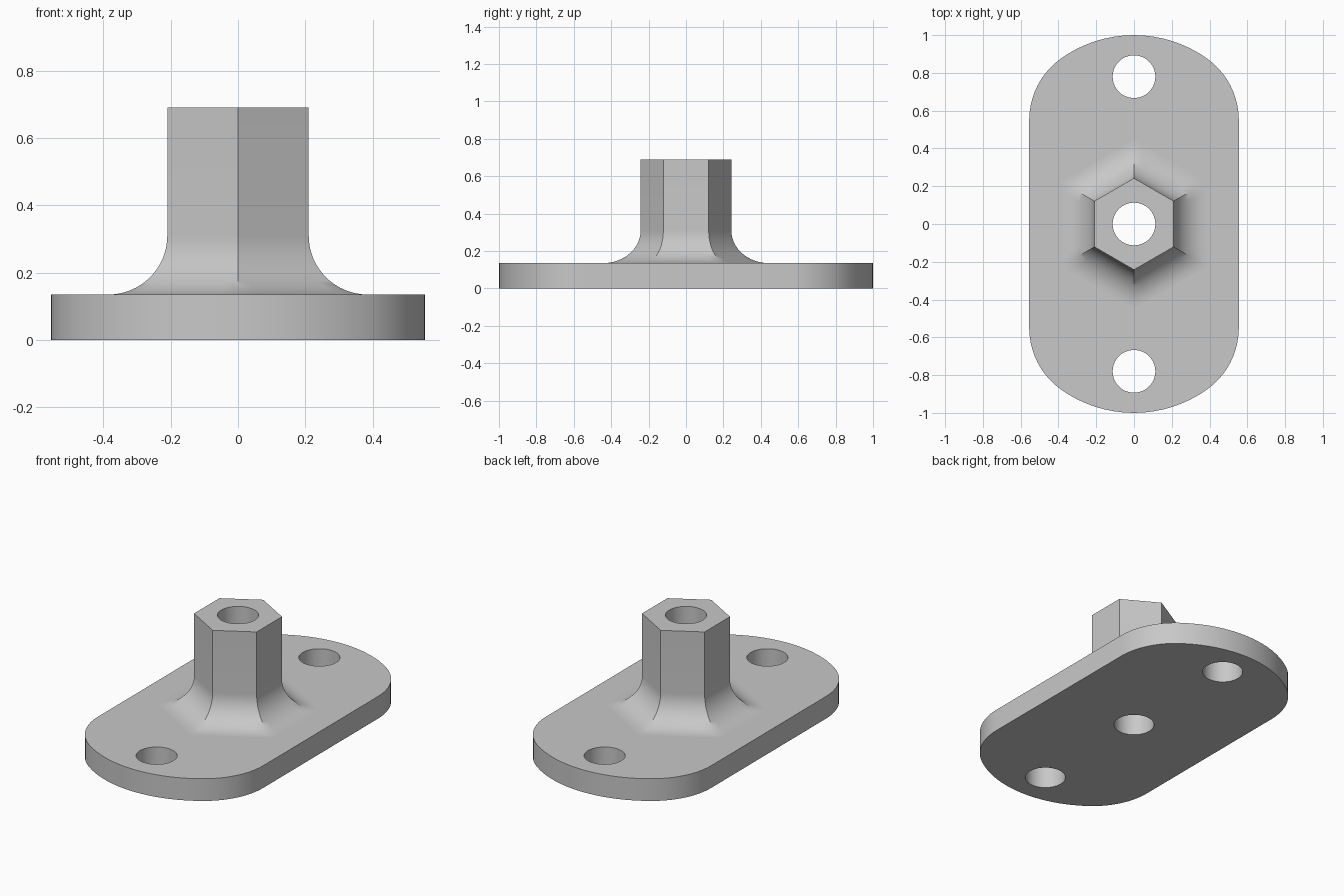
import bpy, bmesh
from math import cos, sin, pi, radians, atan2

cube = bpy.data.objects.get("Cube")
if cube:
    bpy.data.objects.remove(cube, do_unlink=True)

HALF_WIDTH, THICK, TOP = 0.555, 0.135, 0.69
BORE, HOLE_Y = 0.113, 0.78
APOTHEM, FILLET = 0.21, 0.175
SIDES, STEPS = 6, 8                 # hexagon, each side split into steps
COUNT = SIDES * STEPS

grey = bpy.data.materials.new("light grey")
grey.use_nodes = True
colour = (0.58, 0.58, 0.58, 1)
grey.diffuse_color = colour
grey.node_tree.nodes["Principled BSDF"].inputs["Base Color"].default_value = colour


def finish(name, bm):
    """Turn a bmesh into a named, smoothly shaded object."""
    bmesh.ops.remove_doubles(bm, verts=bm.verts, dist=0.0001)
    bmesh.ops.recalc_face_normals(bm, faces=bm.faces)
    mesh = bpy.data.meshes.new(name)
    bm.to_mesh(mesh)
    bm.free()
    mesh.materials.append(grey)
    obj = bpy.data.objects.new(name, mesh)
    bpy.context.collection.objects.link(obj)
    bpy.ops.object.select_all(action='DESELECT')
    obj.select_set(True)
    bpy.context.view_layer.objects.active = obj
    bpy.ops.object.shade_smooth_by_angle(angle=radians(30))
    return obj


def circle(y):
    return [(BORE * cos(2 * pi * i / COUNT), y + BORE * sin(2 * pi * i / COUNT))
            for i in range(COUNT)]


def plate_outline():
    """Straight sides, tighter corner arcs and a broad arc across each end."""
    corner_r, end_r, corner_y = 0.4, 0.665, 0.55
    cx, end_y = HALF_WIDTH - corner_r, 1 - end_r
    meet = atan2(corner_y - end_y, cx)
    quarter = []
    for i in range(10):
        a = meet * i / 10
        quarter.append((cx + corner_r * cos(a), corner_y + corner_r * sin(a)))
    for i in range(9):
        a = meet + (pi / 2 - meet) * i / 8
        quarter.append((end_r * cos(a), end_y + end_r * sin(a)))
    half = quarter + [(-x, y) for x, y in quarter[-2::-1]]
    return half + [(-x, -y) for x, y in half]


# Flange plate: filled outline with three round holes, extruded
curve = bpy.data.curves.new("plate_profile", 'CURVE')
curve.dimensions = '2D'
curve.fill_mode = 'BOTH'
curve.extrude = THICK / 2
for loop in (plate_outline(), circle(0), circle(HOLE_Y), circle(-HOLE_Y)):
    spline = curve.splines.new('POLY')
    spline.points.add(len(loop) - 1)
    for point, (x, y) in zip(spline.points, loop):
        point.co = (x, y, 0, 1)
    spline.use_cyclic_u = True
profile = bpy.data.objects.new("plate_profile", curve)
bpy.context.collection.objects.link(profile)
bpy.context.view_layer.update()
bm = bmesh.new()
bm.from_mesh(profile.to_mesh())
bmesh.ops.translate(bm, verts=bm.verts, vec=(0, 0, THICK / 2))
bpy.data.objects.remove(profile, do_unlink=True)
finish("flange_plate", bm)


# Hexagonal column: round bore, flat top, flat sides, flared foot
def ring(bm, size, z, hexagonal):
    verts = []
    for i in range(COUNT):
        a = 2 * pi * i / COUNT
        off = (i % STEPS) * 2 * pi / COUNT - pi / SIDES
        r = size / cos(off) if hexagonal else size
        # corners of the hexagon point along y
        verts.append(bm.verts.new((r * cos(a + pi / 2), r * sin(a + pi / 2), z)))
    return verts


section = [(BORE, THICK, False), (BORE, TOP, False), (APOTHEM, TOP, True)]
for i in range(17):
    a = pi / 2 * i / 16
    section.append((APOTHEM + FILLET * (1 - cos(a)),
                    THICK + FILLET * (1 - sin(a)), True))

bm = bmesh.new()
rings = [ring(bm, *s) for s in section]
for low, high in zip(rings, rings[1:]):
    for i in range(COUNT):
        j = (i + 1) % COUNT
        bm.faces.new((low[i], low[j], high[j], high[i]))
finish("hex_column", bm)
